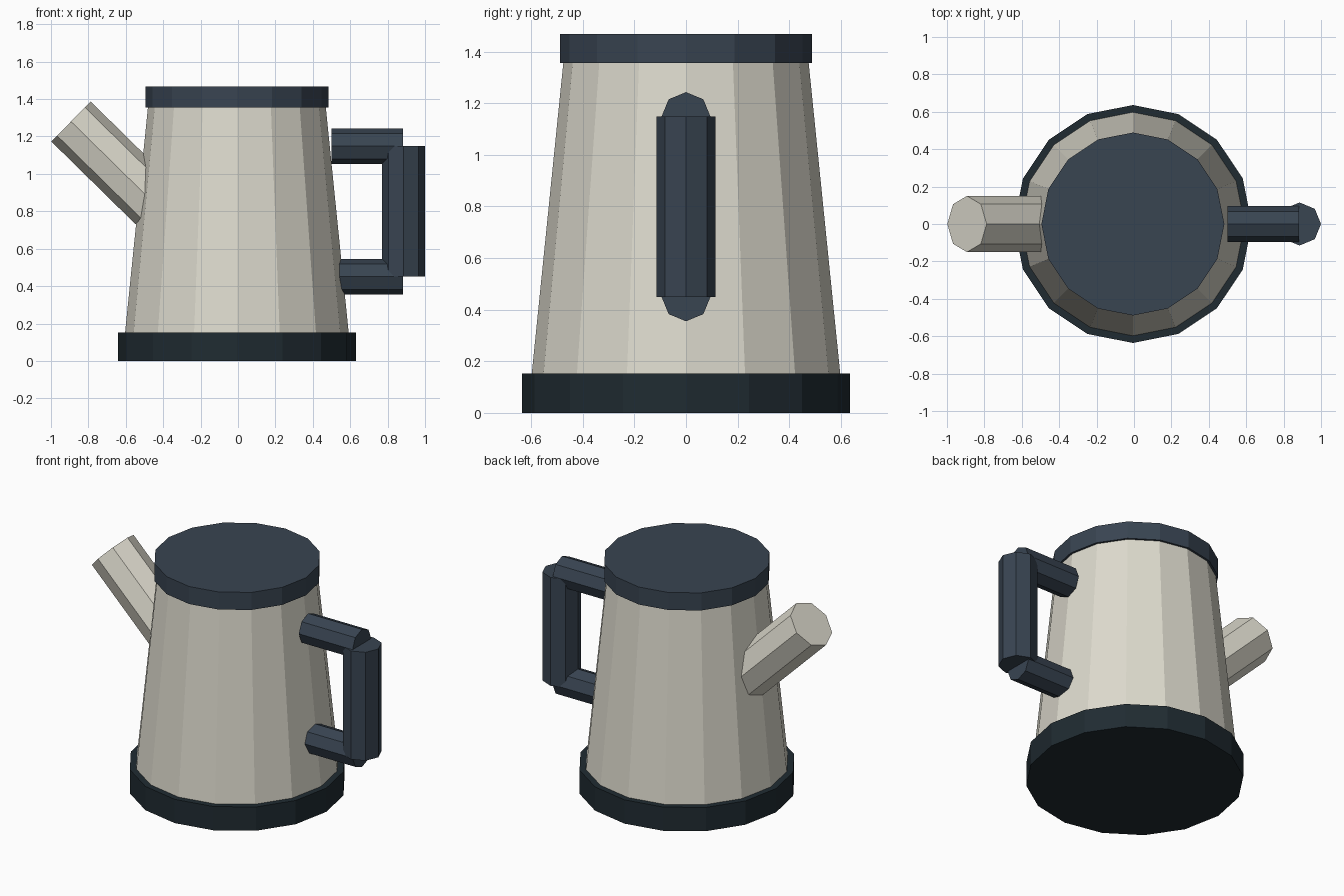
import bpy
from mathutils import Vector

if "Cube" in bpy.data.objects:
    bpy.data.objects.remove(bpy.data.objects["Cube"])


def material(name, rgb):
    m = bpy.data.materials.new(name)
    m.diffuse_color = (*rgb, 1)
    m.use_nodes = True
    m.node_tree.nodes["Principled BSDF"].inputs["Base Color"].default_value = m.diffuse_color
    return m


CREAM = material("cream", (0.72, 0.70, 0.61))
SLATE = material("slate", (0.040, 0.058, 0.083))
DARK = material("dark_slate", (0.014, 0.024, 0.031))


def frustum(name, start, end, r1, r2, sides, mat):
    """Flat-sided cylinder or cone between two points, a corner in the XZ plane."""
    a, b = Vector(start), Vector(end)
    axis = b - a
    bpy.ops.mesh.primitive_cone_add(vertices=sides, radius1=r1, radius2=r2,
                                    depth=axis.length, location=(a + b) / 2)
    ob = bpy.context.object
    ob.rotation_mode = 'QUATERNION'
    ob.rotation_quaternion = Vector((0, 0, 1)).rotation_difference(axis)
    ob.name = name
    ob.data.materials.append(mat)
    return ob


CX = -0.006  # pot axis

# Pot: base ring, tapered body, lid
frustum("base", (CX, 0, 0), (CX, 0, 0.153), 0.636, 0.636, 16, DARK)
frustum("body", (CX, 0, 0.10), (CX, 0, 1.40), 0.603, 0.471, 16, CREAM)
frustum("lid", (CX, 0, 1.355), (CX, 0, 1.468), 0.489, 0.489, 16, SLATE)

# Spout, leaning out at 45 degrees
frustum("spout", (-0.443, 0, 0.838), (-0.893, 0, 1.28), 0.15, 0.15, 8, CREAM)

# Handle: two arms and an upright grip
for name, z in (("handle_upper_arm", 1.148), ("handle_lower_arm", 0.45)):
    frustum(name, (0.50, 0, z), (0.883, 0, z), 0.095, 0.095, 8, SLATE)
frustum("handle_grip", (0.885, 0, 0.45), (0.885, 0, 1.148), 0.115, 0.115, 8, SLATE)
